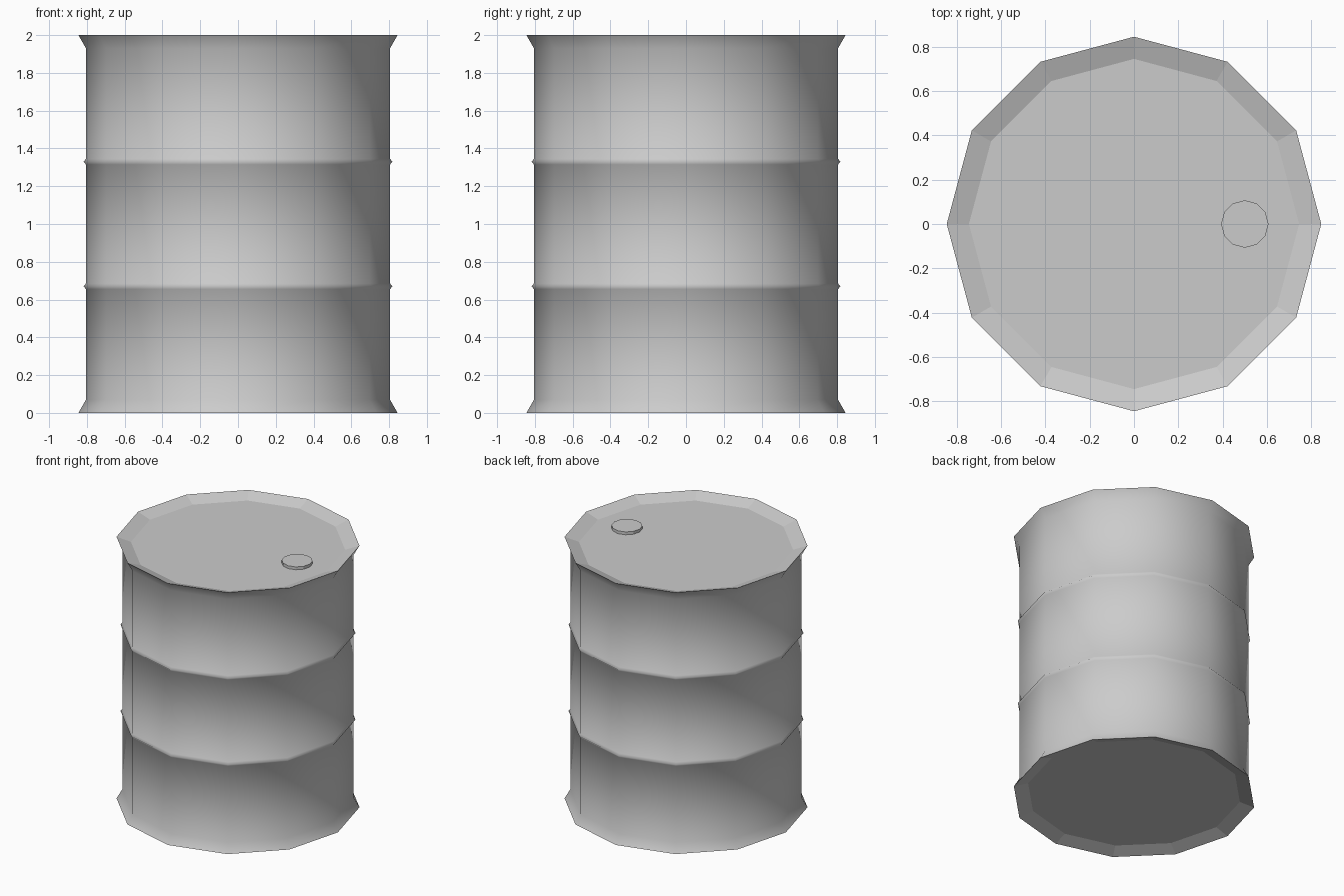
import bpy, bmesh, math

if "Cube" in bpy.data.objects:
    bpy.data.objects.remove(bpy.data.objects["Cube"])

SIDES = 12


def lathe(name, profile, center=(0, 0), smooth_bands=range(0)):
    """Spin (radius, z) points around z and close both ends with flat discs."""
    bm = bmesh.new()
    rings = []
    for r, z in profile:
        rings.append([bm.verts.new((r * math.cos(2 * math.pi * i / SIDES),
                                    r * math.sin(2 * math.pi * i / SIDES), z))
                      for i in range(SIDES)])
    for b in range(len(rings) - 1):
        lo, hi = rings[b], rings[b + 1]
        for i in range(SIDES):
            j = (i + 1) % SIDES
            face = bm.faces.new((lo[i], lo[j], hi[j], hi[i]))
            face.smooth = b in smooth_bands
    bm.faces.new(rings[0][::-1])
    bm.faces.new(rings[-1])
    # Crisp edges wherever a flat face meets another face
    for e in bm.edges:
        e.smooth = all(f.smooth for f in e.link_faces)
    mesh = bpy.data.meshes.new(name)
    bm.to_mesh(mesh)
    bm.free()
    obj = bpy.data.objects.new(name, mesh)
    obj.location = (center[0], center[1], 0)
    bpy.context.collection.objects.link(obj)
    return obj


# Drum: recessed ends, flared rims, two hoops
R = 0.805
profile = [(0.745, 0.035), (0.845, 0.0), (R, 0.07)]
for z in (0.67, 1.33):
    profile += [(R, z - 0.015), (0.817, z), (R, z + 0.015)]
profile += [(R, 1.93), (0.845, 2.0), (0.745, 1.965)]
lathe("drum_body", profile, smooth_bands=range(1, len(profile) - 2))

# Filler cap on the lid
lathe("filler_cap", [(0.107, 1.955), (0.107, 1.987)], center=(0.5, 0))
